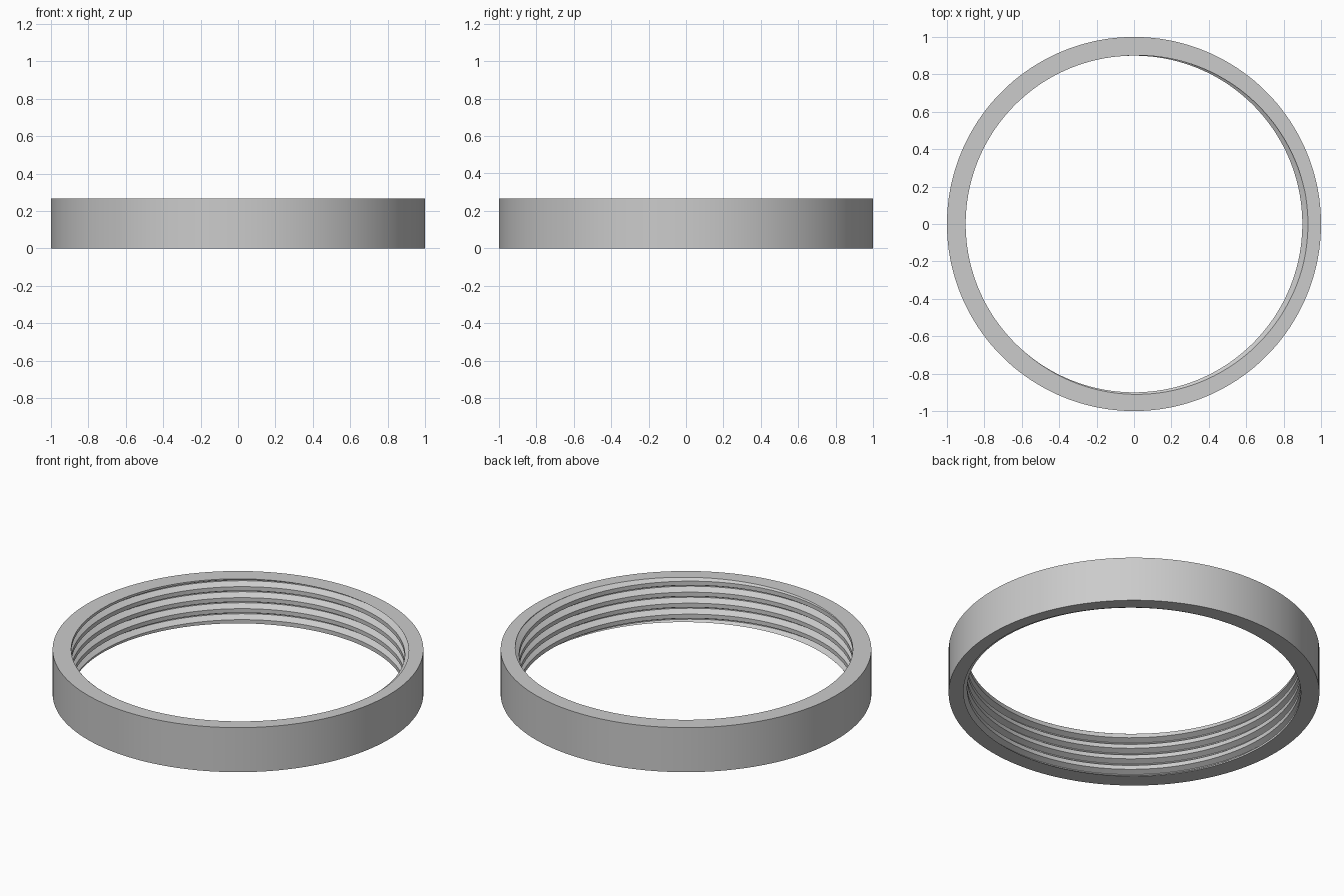
import bpy, bmesh, math

cube = bpy.data.objects.get("Cube")
if cube:
    bpy.data.objects.remove(cube, do_unlink=True)

HEIGHT, PITCH, OUTER = 0.265, 0.0655, 1.0
CREST, ROOT = 0.90, 0.93
SEGMENTS = 180
START = math.radians(15)
# One pitch of the thread: root, lower flank, crest, upper flank
THREAD = [(0.0, ROOT), (0.07, ROOT), (0.30, CREST), (0.675, CREST), (1.0, ROOT)]


def thread_radius(s):
    """Radius of the bore at a fraction of one pitch."""
    s %= 1.0
    for (a, ra), (b, rb) in zip(THREAD, THREAD[1:]):
        if s <= b:
            return ra + (rb - ra) * (s - a) / (b - a)


def section(angle):
    """Closed ring section (radius, height) at an angle, thread trimmed to the rims."""
    shift = (angle + START) / math.tau
    points = [(OUTER, 0.0)]
    for turn in range(-5, 2):
        for s, _ in THREAD[:-1]:
            z = HEIGHT + PITCH * (turn + s - shift)
            z = min(max(z, 0.0), HEIGHT)
            points.append((thread_radius((z - HEIGHT) / PITCH + shift), z))
    return points + [(OUTER, HEIGHT)]


# Threaded ring: sections swept round the axis and welded
bm = bmesh.new()
columns = []
for i in range(SEGMENTS + 1):
    a = math.tau * i / SEGMENTS
    columns.append([bm.verts.new((r * math.cos(a), r * math.sin(a), z))
                    for r, z in section(a)])
for left, right in zip(columns, columns[1:]):
    for j in range(len(left)):
        k = (j + 1) % len(left)
        bm.faces.new((left[j], left[k], right[k], right[j]))
bmesh.ops.remove_doubles(bm, verts=bm.verts, dist=0.00002)
bmesh.ops.recalc_face_normals(bm, faces=bm.faces)
mesh = bpy.data.meshes.new("threaded_ring")
bm.to_mesh(mesh)
bm.free()

ring = bpy.data.objects.new("threaded_ring", mesh)
bpy.context.collection.objects.link(ring)

# Plain grey
grey = bpy.data.materials.new("grey")
grey.use_nodes = True
colour = (0.6, 0.6, 0.6, 1.0)
grey.diffuse_color = colour
grey.node_tree.nodes["Principled BSDF"].inputs["Base Color"].default_value = colour
mesh.materials.append(grey)

bpy.ops.object.select_all(action="DESELECT")
ring.select_set(True)
bpy.context.view_layer.objects.active = ring
bpy.ops.object.shade_smooth_by_angle(angle=math.radians(20))
